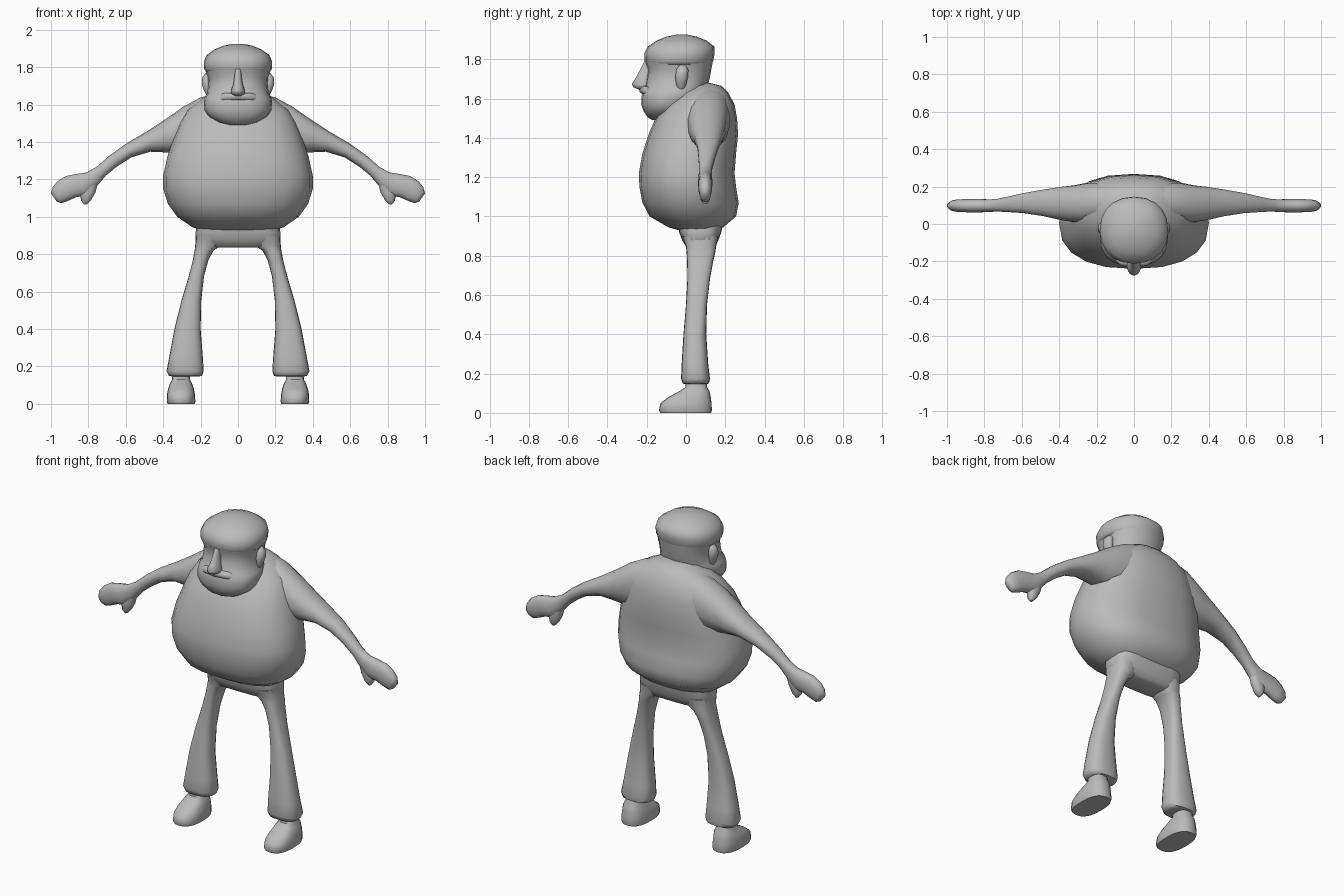
import bpy, math
from mathutils import Vector as V

grey = bpy.data.materials.new("plain grey")
grey.diffuse_color = (0.5, 0.5, 0.5, 1)


def finish(name, verts, faces, angle=60):
    me = bpy.data.meshes.new(name)
    me.from_pydata(verts, [], faces)
    me.materials.append(grey)
    ob = bpy.data.objects.new(name, me)
    bpy.context.collection.objects.link(ob)
    bpy.ops.object.select_all(action='DESELECT')
    ob.select_set(True)
    bpy.context.view_layer.objects.active = ob
    bpy.ops.object.mode_set(mode='EDIT')
    bpy.ops.mesh.select_all(action='SELECT')
    bpy.ops.mesh.normals_make_consistent(inside=False)
    bpy.ops.object.mode_set(mode='OBJECT')
    bpy.ops.object.shade_smooth_by_angle(angle=math.radians(angle))
    return ob


def loft(name, rings, n=20, angle=60):
    """Skin capped rings given as (centre, half axis u, half axis v, squareness)."""
    verts, faces = [], []
    for c, u, v, p in rings:
        for i in range(n):
            a = 2 * math.pi * i / n
            s, t = math.cos(a), math.sin(a)
            verts.append(V(c) + V(u) * math.copysign(abs(s) ** (2 / p), s)
                         + V(v) * math.copysign(abs(t) ** (2 / p), t))
    for r in range(len(rings) - 1):
        for i in range(n):
            j = (i + 1) % n
            faces.append((r * n + i, r * n + j, r * n + n + j, r * n + n + i))
    faces.append(tuple(range(n)))
    faces.append(tuple(range(len(verts) - n, len(verts))))
    return finish(name, verts, faces, angle)


def stack(name, rows, p=2.3, x=0, angle=60):
    """Loft upwards from rows of (z, x min, x max, y front, y back)."""
    return loft(name, [((x + (a + b) / 2, (f + k) / 2, z), ((b - a) / 2, 0, 0),
                        (0, (k - f) / 2, 0), p) for z, a, b, f, k in rows], angle=angle)


def sym(rows):
    return [(z, -w, w, f, k) for z, w, f, k in rows]


def mirror(ob):
    m = ob.modifiers.new("mirror", 'MIRROR')
    m.use_axis[0] = True
    m.use_mirror_merge = False


# Round shirt body
stack("shirt_body", sym([
    (0.925, 0.19, -0.02, 0.15), (0.945, 0.245, -0.09, 0.19), (1.0, 0.325, -0.185, 0.255),
    (1.07, 0.375, -0.222, 0.268), (1.15, 0.4, -0.237, 0.255), (1.22, 0.4, -0.24, 0.247),
    (1.32, 0.378, -0.222, 0.255), (1.42, 0.345, -0.19, 0.265), (1.5, 0.315, -0.155, 0.26),
    (1.57, 0.275, -0.1, 0.247), (1.63, 0.2, -0.04, 0.215), (1.665, 0.13, 0.02, 0.18),
    (1.68, 0.06, 0.06, 0.12)]), 2.4)

# Hips
stack("hips", sym([
    (0.835, 0.13, 0.02, 0.13), (0.845, 0.19, 0.0, 0.15), (0.88, 0.228, -0.02, 0.165),
    (0.92, 0.226, -0.035, 0.18), (0.98, 0.22, -0.04, 0.19)]), 3.5)

# Trouser legs with flared cuffs
mirror(stack("trouser_leg", [
    (0.145, 0.215, 0.345, 0.0, 0.1), (0.15, 0.192, 0.37, -0.018, 0.117),
    (0.175, 0.183, 0.382, -0.025, 0.122), (0.25, 0.188, 0.368, -0.022, 0.113),
    (0.4, 0.2, 0.34, -0.013, 0.103), (0.55, 0.197, 0.303, 0.0, 0.107),
    (0.68, 0.182, 0.264, 0.007, 0.122), (0.77, 0.158, 0.241, 0.006, 0.138),
    (0.82, 0.13, 0.232, 0.003, 0.15), (0.845, 0.09, 0.229, 0.0, 0.153),
    (0.9, 0.08, 0.225, -0.02, 0.165)], 2.6))

# Shoes and ankles
mirror(stack("shoe", [
    (0, 0.232, 0.376, -0.13, 0.128), (0.012, 0.228, 0.381, -0.138, 0.132),
    (0.05, 0.23, 0.38, -0.13, 0.13), (0.08, 0.236, 0.374, -0.09, 0.126),
    (0.11, 0.246, 0.363, -0.035, 0.12), (0.13, 0.256, 0.352, -0.003, 0.108),
    (0.19, 0.256, 0.35, 0.0, 0.1)], 2.5, angle=50))


# Sleeves, wrists and palms, from (x top, z top, x bottom, z bottom, y, half depth)
def limb(name, rows):
    mirror(loft(name, [(((a + c) / 2, y, (b + d) / 2), ((a - c) / 2, 0, (b - d) / 2),
                        (0, h, 0), 2.2) for a, b, c, d, y, h in rows], 14))


limb("arm", [
    (0.1, 1.665, 0.18, 1.36, 0.12, 0.1), (0.2, 1.638, 0.28, 1.34, 0.115, 0.108),
    (0.29, 1.59, 0.345, 1.34, 0.108, 0.1), (0.39, 1.52, 0.4, 1.345, 0.11, 0.09),
    (0.49, 1.455, 0.47, 1.348, 0.113, 0.073), (0.6, 1.39, 0.57, 1.318, 0.112, 0.055),
    (0.69, 1.325, 0.65, 1.267, 0.105, 0.042), (0.755, 1.268, 0.705, 1.222, 0.1, 0.034),
    (0.81, 1.237, 0.745, 1.175, 0.098, 0.034), (0.87, 1.228, 0.8, 1.115, 0.098, 0.037),
    (0.92, 1.218, 0.865, 1.105, 0.098, 0.036), (0.965, 1.19, 0.91, 1.085, 0.098, 0.034),
    (0.99, 1.16, 0.945, 1.073, 0.098, 0.029), (1.0, 1.125, 0.968, 1.08, 0.098, 0.016)])
limb("thumb", [
    (0.83, 1.18, 0.75, 1.175, 0.098, 0.03), (0.847, 1.13, 0.762, 1.13, 0.098, 0.029),
    (0.838, 1.085, 0.785, 1.09, 0.098, 0.025), (0.822, 1.065, 0.805, 1.068, 0.098, 0.012)])

# Head, from the beard up to the brow
stack("bearded_head", sym([
    (1.49, 0.05, -0.17, -0.08), (1.505, 0.105, -0.195, -0.03), (1.535, 0.155, -0.215, 0.02),
    (1.57, 0.178, -0.228, 0.05), (1.61, 0.182, -0.226, 0.08), (1.64, 0.178, -0.222, 0.1),
    (1.66, 0.164, -0.208, 0.11), (1.71, 0.16, -0.2, 0.122), (1.745, 0.162, -0.192, 0.128),
    (1.775, 0.17, -0.205, 0.134), (1.8, 0.176, -0.208, 0.138)]), 2.3)

# Soft cap
stack("cap", sym([
    (1.77, 0.168, -0.198, 0.128), (1.79, 0.181, -0.21, 0.138), (1.83, 0.183, -0.212, 0.146),
    (1.865, 0.168, -0.195, 0.144), (1.895, 0.125, -0.15, 0.105), (1.915, 0.075, -0.1, 0.055),
    (1.925, 0.03, -0.05, 0.01)]), 2.2)

# Moustache, drooping to both sides of the nose
loft("moustache", [((x, y, z), (0, 0.022, 0), (0, 0, h), 2) for x, y, z, h in [
    (-0.13, -0.155, 1.625, 0.012), (-0.075, -0.198, 1.64, 0.022), (0, -0.217, 1.645, 0.022),
    (0.075, -0.198, 1.64, 0.022), (0.13, -0.155, 1.625, 0.012)]], 10)

# Nose
stack("nose", sym([
    (1.645, 0.018, -0.24, -0.18), (1.658, 0.036, -0.268, -0.17), (1.675, 0.038, -0.276, -0.17),
    (1.705, 0.026, -0.256, -0.17), (1.75, 0.019, -0.232, -0.17), (1.79, 0.016, -0.212, -0.17)]), 2)

# Ears
mirror(stack("ear", [
    (1.645, 0.14, 0.166, -0.04, -0.01), (1.67, 0.14, 0.18, -0.05, 0.0),
    (1.71, 0.14, 0.194, -0.055, 0.01), (1.745, 0.14, 0.192, -0.05, 0.012),
    (1.77, 0.14, 0.172, -0.035, 0.0)], 2))
